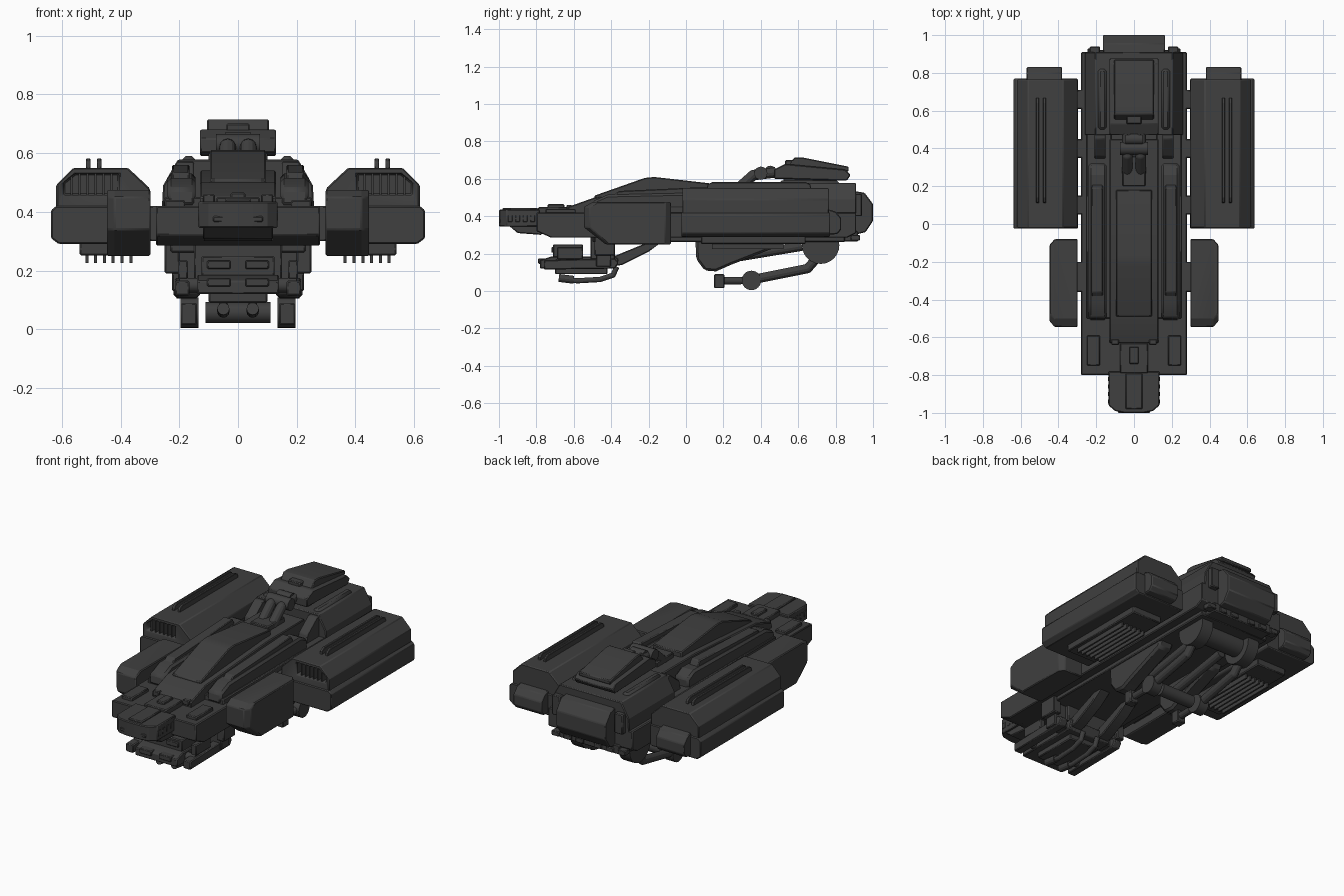
import bpy, bmesh, math
from mathutils import Vector

if "Cube" in bpy.data.objects:
    bpy.data.objects.remove(bpy.data.objects["Cube"], do_unlink=True)

def make_material(name, rgb):
    mat = bpy.data.materials.new(name)
    mat.use_nodes = True
    mat.diffuse_color = (*rgb, 1)
    mat.node_tree.nodes["Principled BSDF"].inputs["Base Color"].default_value = (*rgb, 1)
    return mat

GREY = make_material("dark grey hull", (.05, .05, .05))

def finish(name, bm, bevel=.005, mirror=False, cutter=None):
    """Turn a bmesh into a part, with optional slot, bevelled edges and mirrored twin."""
    bmesh.ops.recalc_face_normals(bm, faces=bm.faces)
    mesh = bpy.data.meshes.new(name)
    bm.to_mesh(mesh)
    bm.free()
    mesh.materials.append(GREY)
    obj = bpy.data.objects.new(name, mesh)
    bpy.context.collection.objects.link(obj)
    bpy.ops.object.select_all(action="DESELECT")
    obj.select_set(True)
    bpy.context.view_layer.objects.active = obj
    bpy.ops.object.shade_smooth_by_angle(angle=math.radians(25))
    if cutter:
        cut = obj.modifiers.new("slot", "BOOLEAN")
        cut.operation, cut.solver, cut.object = "DIFFERENCE", "EXACT", cutter
        bpy.ops.object.modifier_apply(modifier=cut.name)
        bpy.data.objects.remove(cutter, do_unlink=True)
    if bevel:
        mod = obj.modifiers.new("bevel", "BEVEL")
        mod.width, mod.segments, mod.limit_method = bevel, 1, "ANGLE"
    if mirror:
        obj.modifiers.new("mirror", "MIRROR")
    return obj

def loft(name, axis, profile, rings, **options):
    """Sweep a profile along an axis; each ring is a position and a scale of the first coordinate."""
    bm = bmesh.new()
    mid = (min(p[0] for p in profile) + max(p[0] for p in profile)) / 2
    loops = []
    for ring in rings:
        pos, scale = ring if isinstance(ring, tuple) else (ring, 1)
        loop = []
        for u, v in profile:
            u = mid + (u - mid) * scale
            co = {"x": (pos, u, v), "y": (u, pos, v), "z": (u, v, pos)}[axis]
            loop.append(bm.verts.new(co))
        loops.append(loop)
    for a, b in zip(loops, loops[1:]):
        for i in range(len(a)):
            j = (i + 1) % len(a)
            bm.faces.new((a[i], a[j], b[j], b[i]))
    bm.faces.new(loops[0])
    bm.faces.new(loops[-1])
    return finish(name, bm, **options)

def box(name, x, y, z, **options):
    """Box from spans; a single x value means a centred half width."""
    x = x if isinstance(x, tuple) else (-x, x)
    return loft(name, "z", [(x[0], y[0]), (x[1], y[0]), (x[1], y[1]), (x[0], y[1])], z, **options)

def pipe(name, points, radius, sides=12, **options):
    """Straight tube segments with round joints."""
    bm = bmesh.new()
    for a, b in zip(points, points[1:]):
        a, b = Vector(a), Vector(b)
        made = bmesh.ops.create_cone(bm, cap_ends=True, segments=sides, radius1=radius,
                                     radius2=radius, depth=(b - a).length)["verts"]
        bmesh.ops.rotate(bm, verts=made, matrix=(b - a).to_track_quat("Z", "Y").to_matrix())
        bmesh.ops.translate(bm, verts=made, vec=(a + b) / 2)
    for p in points[1:-1]:
        made = bmesh.ops.create_uvsphere(bm, u_segments=sides, v_segments=8, radius=radius)["verts"]
        bmesh.ops.translate(bm, verts=made, vec=p)
    return finish(name, bm, bevel=0, **options)

def axle(name, x, y, z, radius, **options):
    x = x if isinstance(x, tuple) else (-x, x)
    return pipe(name, [(x[0], y, z), (x[1], y, z)], radius, 24, **options)

PAIR = dict(mirror=True)

# Main hull
loft("main_hull", "x", [(-.8, .32), (-.72, .285), (.86, .285), (.91, .31), (.91, .42), (-.8, .42)], (-.28, .28))
box("belly", .23, (-.5, .85), (.262, .3))
loft("forward_deck", "x", [(-.63, .4), (-.63, .45), (-.49, .5), (.1, .54), (.45, .54), (.45, .4)], (-.13, .13))
loft("canopy", "x", [(-.49, .48), (-.49, .51), (-.22, .605), (-.17, .61), (.18, .57), (.18, .48)], (-.095, .095))
box("shoulder_step", (.12, .252), (-.5, .5), (.4, .45), **PAIR)
loft("side_ridge", "x", [(-.51, .42), (-.5, .48), (-.42, .515), (.26, .53), (.32, .5), (.32, .42)], (.145, .24), bevel=.012, **PAIR)
loft("ridge_cap", "x", [(-.4, .5), (-.36, .535), (.19, .56), (.22, .5)], (.165, .225), **PAIR)
box("canopy_lamp", (.08, .12), (-.64, -.61), (.43, .46), bevel=.004, **PAIR)

# Rear hull
loft("rear_hull", "y", [(-.26, .4), (-.255, .49), (-.205, .578), (.205, .578), (.255, .49), (.26, .4)], (.47, .91))
loft("rear_hull_frame", "x", [(.34, .42), (.36, .5), (.45, .57), (.5, .57), (.5, .42)], (.15, .21), **PAIR)
box("rear_ridge", (.145, .19), (.5, .82), (.56, .59), bevel=.012, **PAIR)
box("rear_bracket", (.18, .235), (.89, .94), (.4, .52), **PAIR)
loft("rear_exhaust", "x", [(.9, .3), (.96, .315), (1, .375), (1, .465), (.955, .525), (.9, .535)], (-.165, .165))
box("rear_sill", .2, (.78, .92), (.265, .32))
for x in (.06, .14, .22):
    box("rear_latch", (x - .025, x + .025), (.88, .93), (.27, .3), bevel=.004, **PAIR)

# Upper turret and its arm
loft("turret_body", "x", [(.47, .6), (.47, .65), (.53, .68), (.85, .65), (.88, .62), (.86, .59), (.5, .6)], (-.13, .13))
loft("turret_lid", "x", [(.54, .66), (.58, .715), (.62, .715), (.87, .665), (.87, .64)], (-.105, .105))
box("turret_neck", .1, (.52, .8), (.55, .62))
axle("turret_hinge", .075, .4, .63, .035)
axle("turret_hinge_core", .045, .45, .64, .03)
box("turret_latch", .04, (.53, .6), (.67, .7))
pipe("turret_arm", [(.035, .27, .54), (.035, .36, .62), (.035, .48, .635)], .028, **PAIR)
box("arm_mount", .06, (.2, .36), (.5, .57))

# Nose and shoulders
loft("nose", "z", [(-.135, -.78), (-.135, -.96), (-.1, -.99), (-.05, -1), (.05, -1), (.1, -.99), (.135, -.96), (.135, -.78)], (.345, .435))
loft("nose_chin", "x", [(-.96, .36), (-.9, .31), (-.77, .3), (-.77, .36)], (-.12, .12))
box("nose_strip", .045, (-.98, -.79), (.42, .445))
box("nose_block", .075, (-.79, -.63), (.4, .45))
box("nose_sensor", .025, (-.74, -.65), (.44, .465))
box("nose_mouth", .085, (-1, -.96), (.365, .385), bevel=.004)
for y in (-.94, -.9, -.86, -.82):
    box("nose_vent", (.13, .137), (y - .012, y + .012), (.37, .405), bevel=.002, **PAIR)
box("shoulder_plate", (.18, .25), (-.75, -.59), (.41, .44), **PAIR)

# Forward side pods
loft("side_pod", "x", [(-.545, .34), (-.43, .25), (-.08, .25), (-.08, .475), (-.5, .475), (-.545, .45)],
     (.298, .42, (.447, .87)), **PAIR)
box("pod_mount", (.26, .31), (-.36, -.2), (.3, .42), **PAIR)
box("platform_hanger", (.2, .25), (-.49, -.38), (.19, .29), **PAIR)

# Rear nacelles
slot = loft("slot_cutter", "y", [(.405, .458), (.595, .458), (.595, .498), (.555, .53), (.405, .53)], (-.06, .03), bevel=0)
slot.hide_render = True
loft("nacelle", "y", [(.3, .4), (.3, .48), (.375, .55), (.56, .55), (.62, .49), (.62, .4)], (-.02, .765),
     cutter=slot, **PAIR)
loft("nacelle_base", "y", [(.297, .3), (.297, .42), (.62, .42), (.637, .405), (.637, .31), (.61, .29), (.305, .29)], (-.025, .77), **PAIR)
for i in range(6):
    x = .428 + i * .027
    box("intake_rib", (x, x + .007), (-.015, .032), (.456, .532 - .012 * (i > 4)), bevel=0, **PAIR)
for x in (.465, .502):
    loft("nacelle_fin", "x", [(.11, .54), (.115, .57), (.14, .582), (.64, .582), (.665, .57), (.67, .54)],
         (x, x + .016), bevel=.003, **PAIR)
loft("nacelle_exhaust", "x", [(.75, .3), (.81, .305), (.83, .33), (.83, .39), (.8, .425), (.75, .44)], (.38, .568), **PAIR)
box("nacelle_tray", (.345, .54), (.08, .64), (.252, .295), **PAIR)
for i in range(6):
    x = .36 + i * .03
    box("cooling_fin", (x, x + .01), (.14, .52), (.225, .26), bevel=0, **PAIR)
for y in (.1, .4, .66):
    box("nacelle_mount", (.25, .31), (y - .05, y + .05), (.32, .42), **PAIR)

# Lower front gun platform
loft("platform", "x", [(-.78, .12), (-.78, .165), (-.72, .185), (-.38, .185), (-.36, .17), (-.38, .12)], (-.14, .14))
box("platform_brow", .125, (-.71, -.55), (.17, .25))
box("platform_rear_block", .15, (-.51, -.38), (.17, .29))
loft("platform_strut", "x", [(-.4, .13), (-.4, .18), (-.18, .27), (-.12, .27), (-.2, .21), (-.34, .14)], (.06, .13), **PAIR)
for i in range(2):
    box("platform_lens", (.025, .105), (-.72 - i * .07, -.7), (.205 - i * .06, .235 - i * .06), bevel=.004, **PAIR)
loft("platform_rail", "x", [(-.76, .115), (-.76, .165), (-.38, .175), (-.36, .15), (-.38, .12)], (.165, .215), **PAIR)
box("rail_clamp", (.13, .225), (-.48, -.4), (.13, .28), **PAIR)
box("rail_sight", (.17, .205), (-.69, -.55), (.17, .235), **PAIR)
axle("rail_pivot", (.12, .2), -.68, .15, .025, **PAIR)
pipe("gun_barrel", [(.05, -.68, .065), (.05, -.58, .055), (.05, -.46, .062), (.05, -.39, .085), (.05, -.37, .13)], .014, **PAIR)
pipe("gun_muzzle", [(.05, -.68, .07), (.05, -.6, .06)], .021, **PAIR)
box("gun_cradle", .1, (-.7, -.42), (.09, .13))

# Folded rear legs
axle("hip_disc", (.125, .2), .72, .245, .1, **PAIR)
axle("hip_axle", .14, .72, .245, .06)
pipe("leg", [(.165, .72, .2), (.165, .65, .12), (.165, .35, .06)], .025, **PAIR)
axle("knee_disc", (.135, .195), .35, .057, .052, **PAIR)
axle("knee_axle", .11, .35, .057, .036)
pipe("foot_link", [(.165, .35, .057), (.165, .17, .055)], .02, **PAIR)
box("foot", (.14, .195), (.15, .205), (.015, .09), **PAIR)
loft("leg_housing", "x", [(.05, .28), (.055, .17), (.1, .11), (.16, .105), (.24, .14), (.47, .23), (.5, .28)], (.13, .22), bevel=.012, **PAIR)
pipe("leg_piston", [(.1, .2, .17), (.1, .62, .24)], .025, **PAIR)
